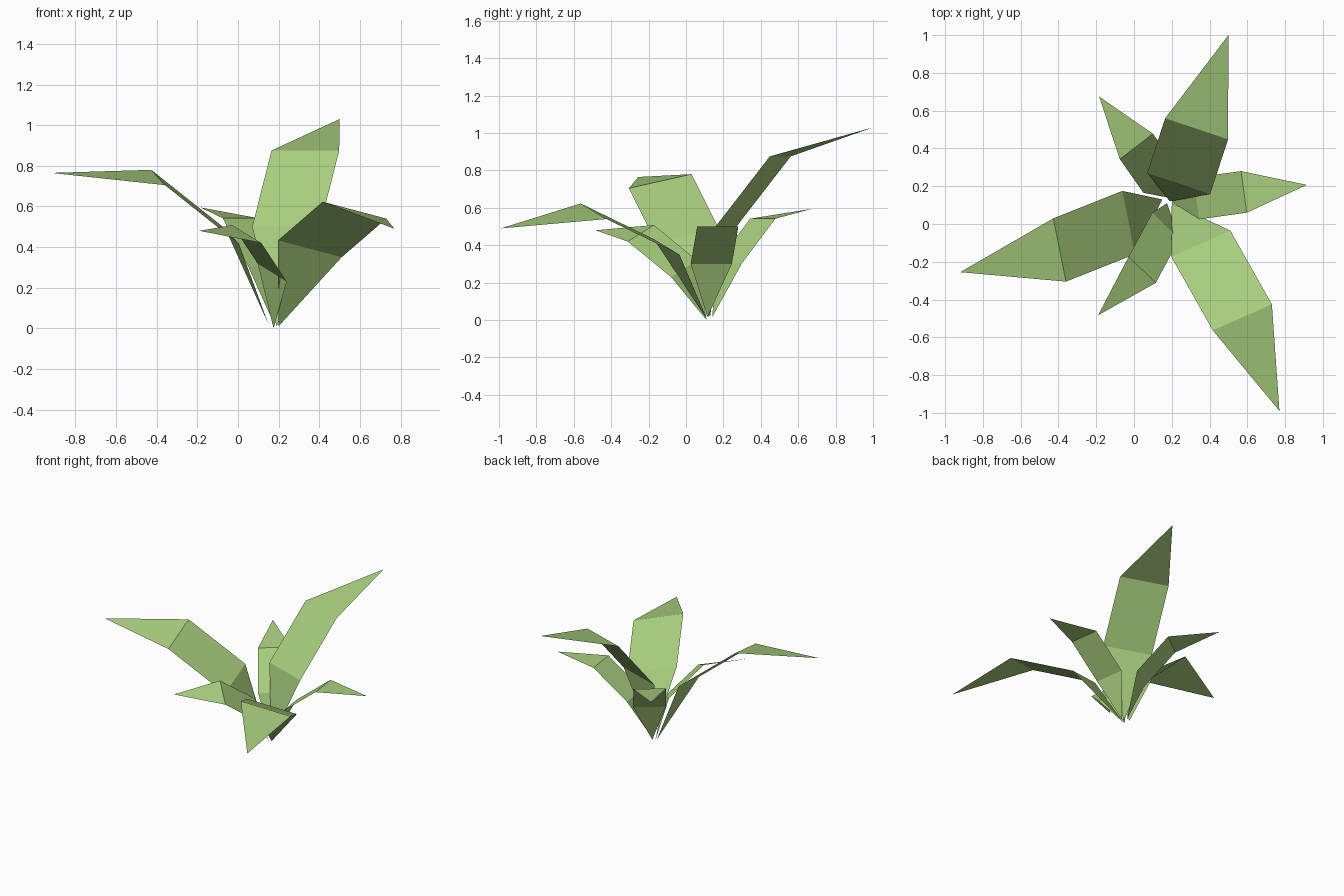
import bpy
from mathutils import Vector

green = bpy.data.materials.new("leaf green")
green.diffuse_color = (0.40, 0.63, 0.21, 1)


def leaf(name, base, lower, upper, tip, across):
    """Folded leaf: pointed base, two parallel crease lines, pointed tip."""
    a = Vector(across)
    lo, up = Vector(lower), Vector(upper)
    verts = [Vector(base), lo, lo + a, up, up + a, Vector(tip)]
    faces = [(0, 2, 1), (1, 2, 4, 3), (3, 4, 5)]
    mesh = bpy.data.meshes.new(name)
    mesh.from_pydata(verts, [], faces)
    mesh.materials.append(green)
    obj = bpy.data.objects.new(name, mesh)
    bpy.context.collection.objects.link(obj)


# Three large leaves: base, left end of lower and upper crease, tip, crease vector
leaf("large_leaf_back", (0.19, 0.12, 0.01), (0.07, 0.27, 0.50),
     (0.165, 0.56, 0.875), (0.50, 1.00, 1.03), (0.333, -0.112, 0))
leaf("large_leaf_front_right", (0.20, 0.11, 0.01), (0.51, -0.035, 0.35),
     (0.73, -0.425, 0.54), (0.77, -0.99, 0.49), (-0.313, -0.138, 0.083))
leaf("large_leaf_left", (0.15, 0.13, 0.02), (0.005, -0.16, 0.415),
     (-0.36, -0.305, 0.705), (-0.92, -0.255, 0.765), (-0.067, 0.335, 0.075))

# Three small leaves
leaf("small_leaf_right", (0.20, 0.115, 0.015), (0.315, 0.245, 0.30),
     (0.567, 0.28, 0.50), (0.915, 0.207, 0.50), (0.03, -0.22, 0))
leaf("small_leaf_back_left", (0.18, 0.14, 0.015), (0.05, 0.165, 0.305),
     (-0.075, 0.343, 0.542), (-0.185, 0.675, 0.595), (0.175, 0.135, 0))
leaf("small_leaf_front_left", (0.175, 0.11, 0.0), (0.24, -0.08, 0.23),
     (0.115, -0.312, 0.42), (-0.19, -0.483, 0.48), (-0.143, 0.14, 0.088))

# Winding: every leaf shows its upper side
for obj in bpy.context.collection.objects:
    mesh = obj.data
    if sum(p.normal.z * p.area for p in mesh.polygons) < 0:
        mesh.flip_normals()
